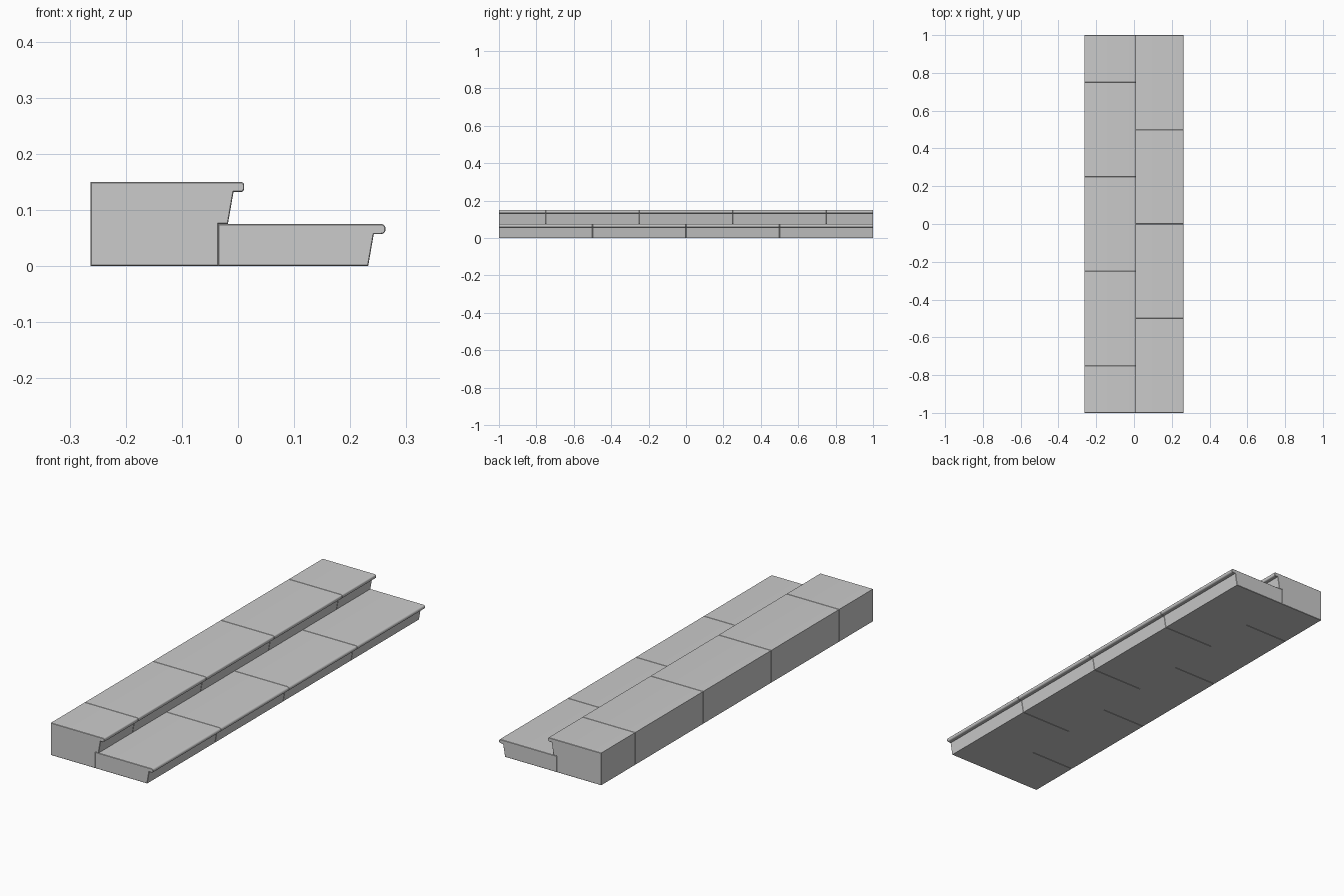
import bpy, bmesh, math

if "Cube" in bpy.data.objects:
    bpy.data.objects.remove(bpy.data.objects["Cube"])


def nosing(x_back, x_tip, z_top, z_low, r):
    """Rounded nose outline, from its underside round the tip to the top."""
    pts = [(x_back, z_low)]
    for cz, start in ((z_low + r, -90), (z_top - r, 0)):
        for i in range(6):
            a = math.radians(start + 18 * i)
            pts.append((x_tip - r + r * math.cos(a), cz + r * math.sin(a)))
    return pts


def block(name, profile, y0, y1, chamfer=0.0015):
    """Stone block: profile in xz, extruded along y with chamfered joints."""
    bm = bmesh.new()
    face = bm.faces.new([bm.verts.new((x, y0, z)) for x, z in profile])
    ext = bmesh.ops.extrude_face_region(bm, geom=[face], use_keep_orig=True)
    far = [v for v in ext["geom"] if isinstance(v, bmesh.types.BMVert)]
    bmesh.ops.translate(bm, verts=far, vec=(0, y1 - y0, 0))
    bmesh.ops.recalc_face_normals(bm, faces=bm.faces)
    rims = [e for e in bm.edges if abs(e.verts[0].co.y - e.verts[1].co.y) < 1e-6]
    bmesh.ops.bevel(bm, geom=rims, offset=chamfer, segments=1, affect='EDGES')
    bmesh.ops.recalc_face_normals(bm, faces=bm.faces)
    mesh = bpy.data.meshes.new(name)
    bm.to_mesh(mesh)
    bm.free()
    ob = bpy.data.objects.new(name, mesh)
    bpy.context.collection.objects.link(ob)
    bpy.ops.object.select_all(action='DESELECT')
    ob.select_set(True)
    bpy.context.view_layer.objects.active = ob
    bpy.ops.object.shade_smooth_by_angle(angle=math.radians(30))


# Upper step: tall block resting over the back of the lower step
upper = [(-0.263, 0), (-0.035, 0), (-0.035, 0.075), (-0.018, 0.075)]
upper += nosing(-0.008, 0.011, 0.15, 0.132, 0.006) + [(-0.263, 0.15)]

# Lower step: sloped riser under a rounded nose
lower = [(-0.035, 0), (0.232, 0)]
lower += nosing(0.242, 0.263, 0.075, 0.057, 0.008) + [(-0.035, 0.075)]

# Rows of blocks with staggered joints
rows = (("upper_step", upper, (-1, -0.75, -0.25, 0.25, 0.75, 1)),
        ("lower_step", lower, (-1, -0.5, 0, 0.5, 1)))
for name, profile, joints in rows:
    for i, (a, b) in enumerate(zip(joints, joints[1:])):
        block(f"{name}_block_{i + 1}", profile, a, b)
